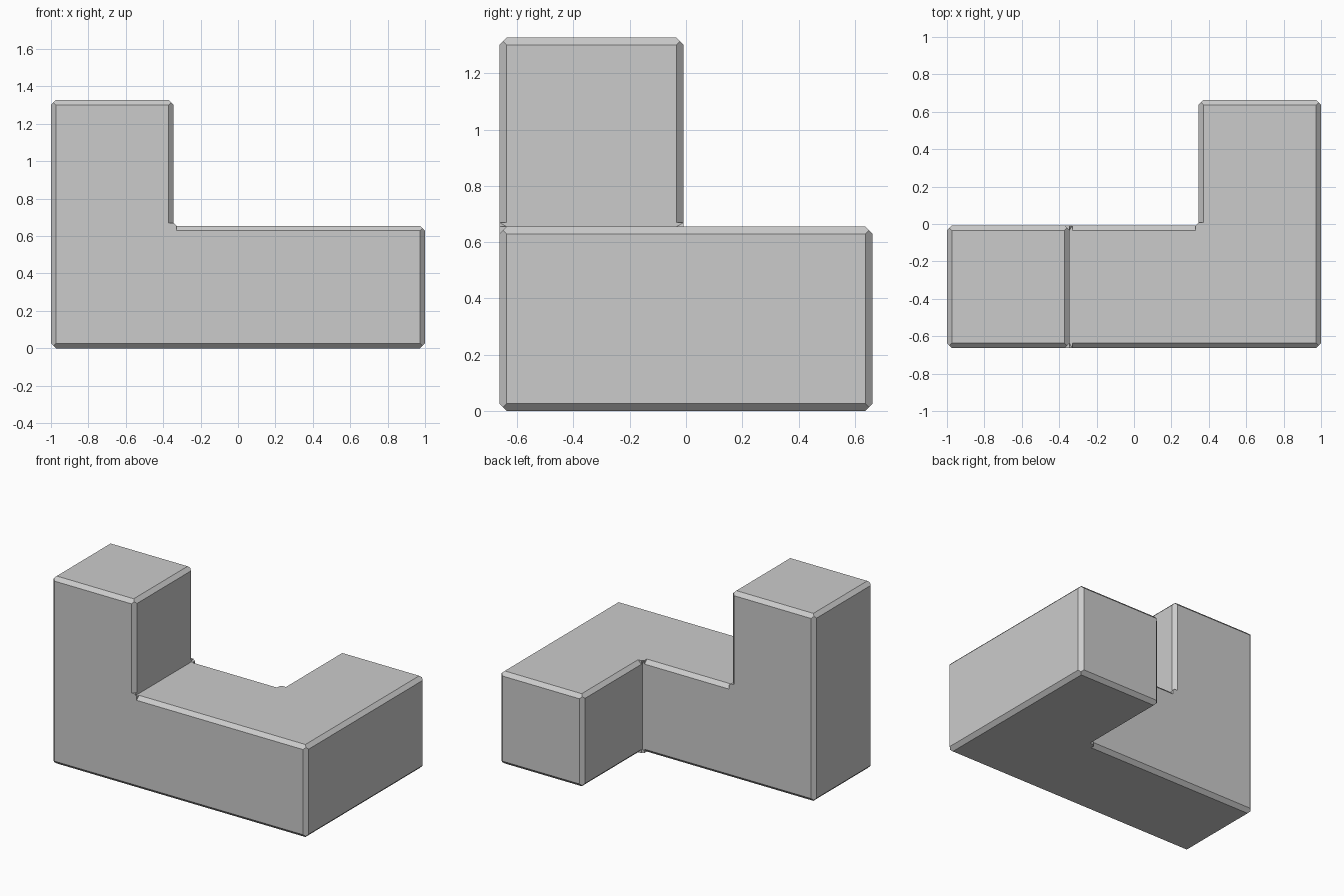
import bpy
import bmesh
from mathutils import Vector

cube = bpy.data.objects.get("Cube")
if cube:
    bpy.data.objects.remove(cube, do_unlink=True)

BEVEL = 0.026   # chamfer width
GAP = 0.015     # chamfers stop this far from inner corners

grey = bpy.data.materials.new("plain grey")
grey.use_nodes = True
grey.diffuse_color = (0.6, 0.6, 0.6, 1)
grey.node_tree.nodes["Principled BSDF"].inputs["Base Color"].default_value = (0.6, 0.6, 0.6, 1)


def make_object(name, bm):
    mesh = bpy.data.meshes.new(name)
    bm.to_mesh(mesh)
    bm.free()
    mesh.materials.append(grey)
    obj = bpy.data.objects.new(name, mesh)
    bpy.context.collection.objects.link(obj)
    return obj


def add_hull(bm, points):
    verts = [bm.verts.new(p) for p in points]
    bmesh.ops.convex_hull(bm, input=verts)


# Five-cell block: long bar, tower at one end, wing at the other
LEVELS = ([-1, -0.345, 0.345, 1], [-0.663, -0.008, 0.663], [0, 0.655, 1.327])
CELLS = {(0, 0, 0), (1, 0, 0), (2, 0, 0), (0, 0, 1), (2, 1, 0)}

body = bmesh.new()
for cell in CELLS:
    for axis in range(3):
        for side in (0, 1):
            neighbour = list(cell)
            neighbour[axis] += 2 * side - 1
            if tuple(neighbour) in CELLS:
                continue
            corners = []
            for a, b in ((0, 0), (1, 0), (1, 1), (0, 1)):
                step = [0, 0, 0]
                step[axis] = side
                step[(axis + 1) % 3] = a
                step[(axis + 2) % 3] = b
                corners.append([LEVELS[i][cell[i] + step[i]] for i in range(3)])
            body.faces.new([body.verts.new(c) for c in corners])
bmesh.ops.remove_doubles(body, verts=body.verts[:], dist=0.001)
bmesh.ops.recalc_face_normals(body, faces=body.faces[:])
bmesh.ops.dissolve_limit(body, angle_limit=0.01, verts=body.verts[:], edges=body.edges[:])
body.normal_update()

# Prisms that cut the outer edges, and small webs that fill the inner corners
cutters, webs = bmesh.new(), bmesh.new()
inner = {e for e in body.edges if e.calc_face_angle_signed() < 0}
for edge in body.edges:
    n1, n2 = (f.normal.copy() for f in edge.link_faces)
    v1, v2 = edge.verts
    along = (v2.co - v1.co).normalized()
    if edge in inner:
        for vert, inward in ((v1, along), (v2, -along)):
            p = vert.co
            add_hull(webs, [p, p + n1 * GAP, p + n2 * GAP, p + inward * BEVEL])
        continue
    prism = []
    for vert, inward in ((v1, along), (v2, -along)):
        at_inner = any(e in inner for e in vert.link_edges)
        p = vert.co + inward * (GAP if at_inner else -0.05)
        prism += [p + BEVEL * (n2 - 2 * n1), p + BEVEL * (n1 - 2 * n2), p + BEVEL * (n1 + n2)]
    add_hull(cutters, prism)
for bm in (cutters, webs):
    bmesh.ops.recalc_face_normals(bm, faces=bm.faces[:])

block = make_object("puzzle_block", body)
make_object("inner_corner_webs", webs)
cutter = make_object("edge_cutter", cutters)
cutter.hide_render = True

# Cut the chamfers, then discard the cutter
cut = block.modifiers.new("chamfer", "BOOLEAN")
cut.operation = "DIFFERENCE"
cut.solver = "EXACT"
cut.use_self = True
cut.object = cutter
depsgraph = bpy.context.evaluated_depsgraph_get()
result = bpy.data.meshes.new_from_object(block.evaluated_get(depsgraph))
block.modifiers.clear()
block.data = result
bpy.data.objects.remove(cutter, do_unlink=True)
